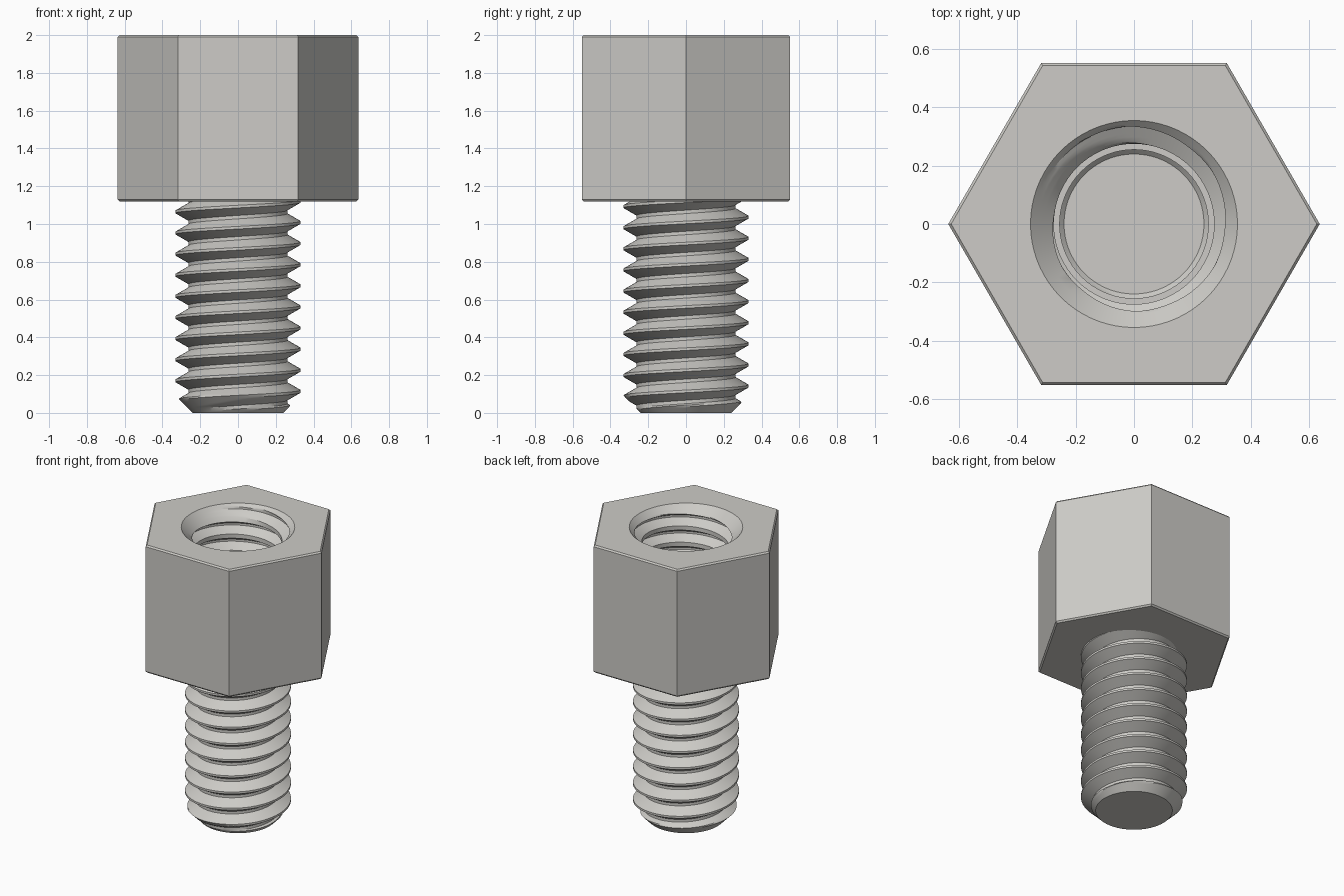
import bpy, bmesh, math

cube = bpy.data.objects.get("Cube")
if cube:
    bpy.data.objects.remove(cube, do_unlink=True)

SEG = 72                # columns around the axis
PITCH = 0.1118          # thread pitch
TOP, SHOULDER = 2.0, 1.12
CHAMFER = 0.01
HEX_R = 0.637
MOUTH_R, TIP_R = 0.355, 0.24

steel = bpy.data.materials.new("light_grey_steel")
steel.use_nodes = True
colour = (0.61, 0.60, 0.57, 1.0)
steel.diffuse_color = colour
steel.node_tree.nodes["Principled BSDF"].inputs["Base Color"].default_value = colour


def make_object(name, bm):
    mesh = bpy.data.meshes.new(name)
    bm.to_mesh(mesh)
    bm.free()
    mesh.materials.append(steel)
    obj = bpy.data.objects.new(name, mesh)
    bpy.context.collection.objects.link(obj)
    bpy.ops.object.select_all(action='DESELECT')
    obj.select_set(True)
    bpy.context.view_layer.objects.active = obj
    bpy.ops.object.shade_smooth_by_angle(angle=math.radians(25))
    return obj


def skin(bm, columns, flip=False):
    """Join neighbouring columns of points with quads and weld the seam."""
    verts = [[bm.verts.new(p) for p in col] for col in columns]
    for a, b in zip(verts, verts[1:]):
        for j in range(len(a) - 1):
            quad = [a[j], b[j], b[j + 1], a[j + 1]]
            bm.faces.new(quad[::-1] if flip else quad)
    bmesh.ops.remove_doubles(bm, verts=bm.verts, dist=1e-5)
    bmesh.ops.dissolve_degenerate(bm, edges=bm.edges, dist=1e-5)


def thread(outer_r, inner_r, phase, z0, z1, limit, flip=False):
    """Right-handed helical surface; phase is the height of the outer crest at angle 0."""
    flat = PITCH / 16
    flank = (outer_r - inner_r) * math.tan(math.radians(30))
    steps = 5
    side = [flat + flank * i / steps for i in range(steps + 1)]
    offsets = [-s for s in reversed(side)] + side
    turns = range(math.floor((z0 - phase) / PITCH) - 2,
                  math.ceil((z1 - phase) / PITCH) + 2)

    columns = []
    for i in range(SEG + 1):
        a = math.tau * i / SEG
        start = phase + PITCH * i / SEG
        col = []
        for k in turns:
            for off in offsets:
                z = min(max(start + k * PITCH + off, z0), z1)
                w = abs((z - start + PITCH / 2) % PITCH - PITCH / 2)
                h = min(max((w - flat) / flank, 0), 1)
                r = limit(outer_r + (inner_r - outer_r) * h, z)
                col.append((r * math.cos(a), r * math.sin(a), z))
        columns.append(col)
    bm = bmesh.new()
    skin(bm, columns, flip)
    return bm


# Threaded stud with a chamfered, closed tip
bm = thread(0.331, 0.262, 0.114, 0.0, SHOULDER,
            lambda r, z: min(r, TIP_R + z))
tip = [v for v in bm.verts if abs(v.co.z) < 1e-5]
tip.sort(key=lambda v: -math.atan2(v.co.y, v.co.x))
bm.faces.new(tip)
make_object("threaded_stud", bm)

# Tapped bore with a countersunk mouth
bm = thread(0.335, 0.275, 1.937, SHOULDER, TOP,
            lambda r, z: max(r, MOUTH_R - (TOP - z)), flip=True)
make_object("tapped_bore", bm)

# Hexagonal body: underside ring, chamfers, six flats and top ring
columns = []
for i in range(SEG + 1):
    a = math.tau * i / SEG
    hexa = math.cos(math.pi / 6) / math.cos(a % (math.pi / 3) - math.pi / 6)
    profile = [(0.255, SHOULDER),
               ((HEX_R - CHAMFER) * hexa, SHOULDER),
               (HEX_R * hexa, SHOULDER + CHAMFER),
               (HEX_R * hexa, TOP - CHAMFER),
               ((HEX_R - CHAMFER) * hexa, TOP),
               (MOUTH_R, TOP)]
    columns.append([(r * math.cos(a), r * math.sin(a), z) for r, z in profile])
bm = bmesh.new()
skin(bm, columns)
make_object("hex_body", bm)
